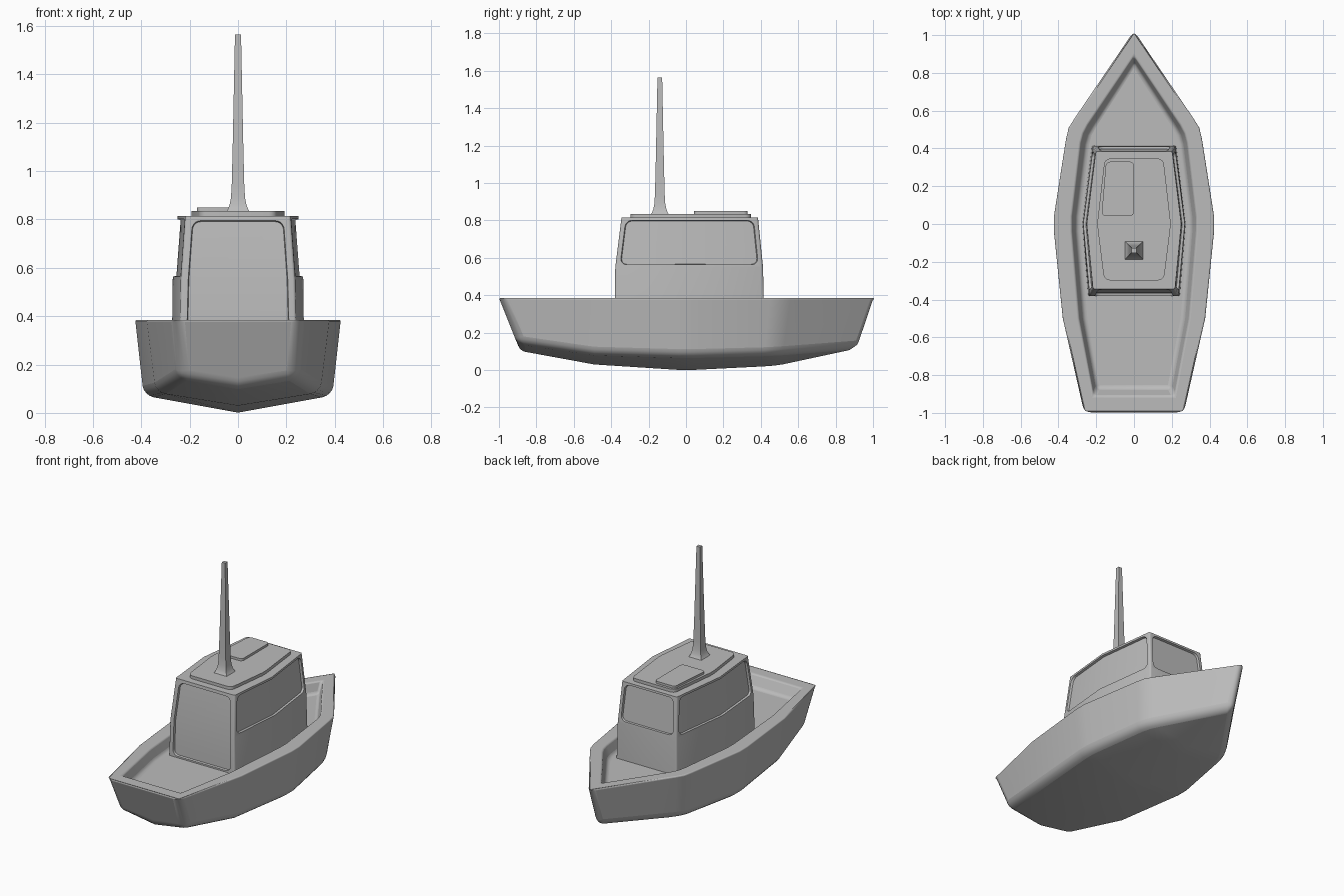
import bpy, bmesh, math
from mathutils import Vector

if "Cube" in bpy.data.objects:
    bpy.data.objects.remove(bpy.data.objects["Cube"])

grey = bpy.data.materials.new("plain_grey")
grey.diffuse_color = (0.5, 0.5, 0.5, 1)
grey.use_nodes = True
grey.node_tree.nodes["Principled BSDF"].inputs["Base Color"].default_value = grey.diffuse_color


def finish(name, bm, angle=40):
    bmesh.ops.recalc_face_normals(bm, faces=bm.faces)
    me = bpy.data.meshes.new(name)
    bm.to_mesh(me)
    bm.free()
    ob = bpy.data.objects.new(name, me)
    bpy.context.collection.objects.link(ob)
    me.materials.append(grey)
    bpy.context.view_layer.objects.active = ob
    ob.select_set(True)
    bpy.ops.object.shade_smooth_by_angle(angle=math.radians(angle))
    ob.select_set(False)
    return ob


def loft(bm, rings):
    rows = [[bm.verts.new(p) for p in r] for r in rings]
    n = len(rows[0])
    for a, b in zip(rows, rows[1:]):
        for i in range(n):
            j = (i + 1) % n
            bm.faces.new((a[i], a[j], b[j], b[i]))
    bm.faces.new(rows[0])
    bm.faces.new(rows[-1])
    bmesh.ops.recalc_face_normals(bm, faces=bm.faces)


# Hull: stations of (y, half width) for gunwale, coaming, deck, chine; then chine and keel heights
stations = [
    ((-1.0, .265), (-.91, .215), (-.87, .195), (-.90, .245), .145, .105),
    ((-.5, .378), (-.5, .292), (-.5, .265), (-.49, .34), .085, .03),
    ((-.04, .425), (-.04, .330), (-.04, .303), (-.04, .39), .072, .001),
    ((.04, .425), (.04, .330), (.04, .303), (.04, .39), .072, .001),
    ((.45, .361), (.43, .283), (.42, .256), (.42, .327), .082, .020),
    ((.51, .347), (.48, .269), (.47, .243), (.47, .31), .085, .024),
    ((.56, .316), (.525, .245), (.51, .222), (.52, .283), .088, .031),
    ((1.025, 0), (.89, 0), (.855, 0), (.935, 0), .12, .12),
]
bm = bmesh.new()
rows = []
for top, inner, deck, chine, zc, zk in stations:
    half = [(0, chine[0], zk), (chine[1], chine[0], zc), (top[1], top[0], .385),
            (inner[1], inner[0], .385), (deck[1], deck[0], .31)]
    rows.append([bm.verts.new((-x, y, z)) for x, y, z in half[:0:-1]]
                + [bm.verts.new(p) for p in half])
for a, b in zip(rows, rows[1:]):
    for i in range(9):
        j = (i + 1) % 9
        bm.faces.new((a[i], a[j], b[j], b[i]))
s = rows[0]
bm.faces.new((s[2], s[3], s[4], s[5], s[6]))      # transom
bm.faces.new((s[1], s[2], s[6], s[7]))            # stern gunwale
bm.faces.new((s[0], s[1], s[7], s[8]))            # stern coaming
bmesh.ops.remove_doubles(bm, verts=bm.verts, dist=.0005)
bmesh.ops.recalc_face_normals(bm, faces=bm.faces)
w = bm.edges.layers.float.new("bevel_weight_edge")
for e in bm.edges:
    a, b = (v.co for v in e.verts)
    lo, hi = min(a.z, b.z), max(a.z, b.z)
    at_end = min(a.y, b.y) > .8 or max(a.y, b.y) < -.85
    keel = abs(a.x) + abs(b.x) < .01
    if len(e.link_faces) != 2 or e.calc_face_angle(0) < .3:
        continue
    if lo > .38:
        e[w] = .2                                 # gunwale lips
    elif hi < .3:
        e[w] = 0 if keel else .9                  # chine and transom foot
    elif lo < .3:
        e[w] = 1 if at_end else 0                 # stem and stern corners
    elif hi < .32 or at_end:
        e[w] = .4                                 # deck edge
hull = finish("hull", bm)
m = hull.modifiers.new("rounding", 'BEVEL')
m.width, m.segments, m.limit_method = .045, 4, 'WEIGHT'


# Cabin: six-sided tapered house with softened corners
def house(z, wf, wm, wb, yf, yb):
    return [(wf, yf, z), (wm, 0, z), (wb, yb, z), (-wb, yb, z), (-wm, 0, z), (-wf, yf, z)]


bm = bmesh.new()
loft(bm, [house(.30, .222, .273, .242, .417, -.382),
          house(.55, .217, .270, .236, .412, -.378),
          house(.815, .202, .250, .217, .385, -.345)])
posts = [e for e in bm.edges if abs(e.verts[0].co.z - e.verts[1].co.z) > .1
         and abs(e.verts[0].co.y) > .2]
bmesh.ops.bevel(bm, geom=posts, offset=.010, segments=3, profile=.5, affect='EDGES')
bm.normal_update()


# Recessed window: frame, rounded corners cut into the pane, then the pane pushed in
def window(test, rim, r=.035):
    panel = [f for f in bm.faces if f.calc_area() > .015
             and test(f.calc_center_median(), f.normal)]
    bmesh.ops.inset_region(bm, faces=panel, thickness=rim, use_even_offset=True)
    ps = set(panel)
    corners = [(f, v) for f in panel for v in f.verts
               if sum(g in ps for g in v.link_faces) == 1]
    for old, v in corners:
        face = next(f for f in v.link_faces if f in ps)
        loop = next(l for l in face.loops if l.vert == v)
        e1, e2 = loop.link_loop_prev.edge, loop.edge
        c = v.co.copy()
        ends = []
        for e in (e1, e2):
            n = bmesh.utils.edge_split(e, v, r / e.calc_length())[1]
            ends.append(n)
        p, q = ends[0].co.copy(), ends[1].co.copy()
        centre = p + q - c
        arc = []
        for k in range(1, 5):
            t = k / 5 * math.pi / 2
            arc.append(centre + (p - centre) * math.cos(t) + (q - centre) * math.sin(t))
        new, _ = bmesh.utils.face_split(face, ends[0], ends[1], coords=arc)
        ps.discard(face)
        ps.add(new if v not in new.verts else face)
    bm.normal_update()
    bmesh.ops.inset_region(bm, faces=list(ps), thickness=.003, depth=-.014,
                           use_even_offset=True)
    bm.normal_update()


window(lambda c, n: n.x > .7 and c.z > .6, .014)
window(lambda c, n: n.x < -.7 and c.z > .6, .014)
window(lambda c, n: n.y > .7 and c.z > .6, .014)
window(lambda c, n: n.y < -.7, .020)
finish("cabin", bm, 35)


# Flat plates with rounded corners
def plate(name, pts, z0, z1, radius):
    bm = bmesh.new()
    loft(bm, [[(x, y, z) for x, y in pts] for z in (z0, z1)])
    up = [e for e in bm.edges if abs(e.verts[0].co.z - e.verts[1].co.z) > .001]
    bmesh.ops.bevel(bm, geom=up, offset=radius, segments=4, profile=.5, affect='EDGES')
    finish(name, bm)


plate("roof_panel", [p[:2] for p in house(0, .155, .195, .158, .347, -.298)], .81, .835, .03)
plate("roof_hatch", [(-.148, .33), (0, .33), (0, .042), (-.172, .042)], .83, .85, .022)

# Mast: square post with a flared foot
bm = bmesh.new()
loft(bm, [[(sx * h, sy * h - .14, z) for sx, sy in ((1, 1), (-1, 1), (-1, -1), (1, -1))]
          for z, h in ((.83, .05), (.842, .042), (.86, .035), (.89, .029), (.94, .026),
                       (1.1, .022), (1.565, .0125))])
finish("mast", bm)
